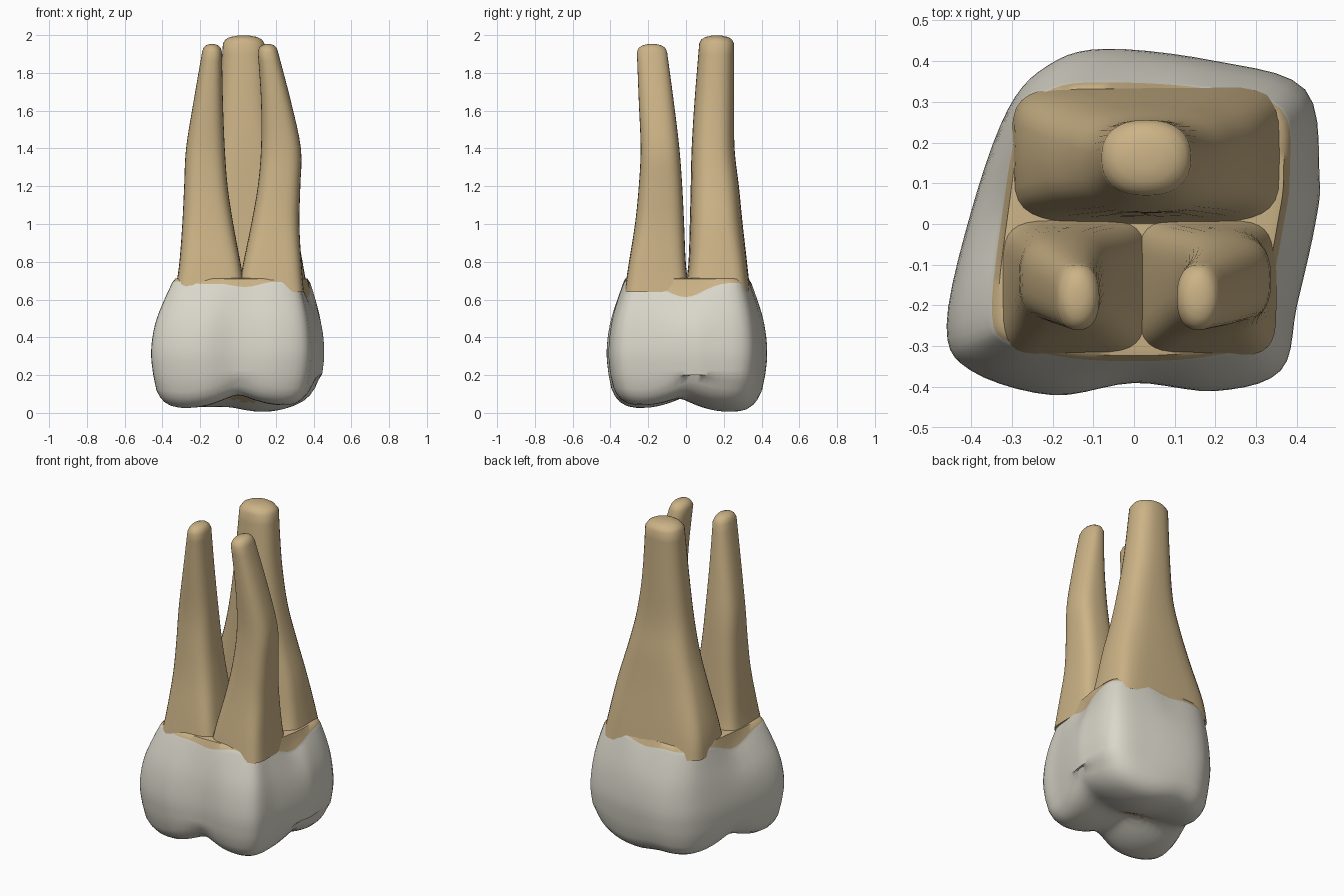
import bpy, bmesh, math
from mathutils import Vector

cube = bpy.data.objects.get("Cube")
if cube:
    bpy.data.objects.remove(cube, do_unlink=True)


def material(name, rgb):
    m = bpy.data.materials.new(name)
    m.use_nodes = True
    m.diffuse_color = (*rgb, 1)
    m.node_tree.nodes["Principled BSDF"].inputs["Base Color"].default_value = (*rgb, 1)
    return m


ENAMEL = material("ivory enamel", (0.70, 0.68, 0.59))
DENTINE = material("tan dentine", (0.60, 0.45, 0.24))


def spline(a, b, c, d, t):
    """Catmull-Rom between b and c."""
    return 0.5 * (2 * b + (c - a) * t + (2 * a - 5 * b + 4 * c - d) * t * t
                  + (3 * b - a - 3 * c + d) * t ** 3)


def smooth_loop(points, steps):
    p = [Vector(q) for q in points]
    n = len(p)
    return [spline(p[i - 1], p[i], p[(i + 1) % n], p[(i + 2) % n], k / steps)
            for i in range(n) for k in range(steps)]


def smooth_path(rows, steps):
    p = [Vector(r) for r in rows]
    p = [p[0]] + p + [p[-1]]
    out = [spline(*p[i:i + 4], k / steps) for i in range(len(p) - 3) for k in range(steps)]
    return out + [p[-1]]


def loft(name, rings, mats, face_rule=None):
    """Skin closed rings of points and cap both ends."""
    bm = bmesh.new()
    loops = [[bm.verts.new(v) for v in ring] for ring in rings]
    n = len(loops[0])
    for r, (lo, hi) in enumerate(zip(loops, loops[1:])):
        for i in range(n):
            f = bm.faces.new((lo[i], lo[(i + 1) % n], hi[(i + 1) % n], hi[i]))
            if face_rule:
                f.material_index = face_rule(r, f.calc_center_median())
    for cap, r in ((loops[0][::-1], 0), (loops[-1], len(rings))):
        f = bm.faces.new(cap)
        if face_rule:
            f.material_index = face_rule(r, f.calc_center_median())
    bmesh.ops.recalc_face_normals(bm, faces=bm.faces)
    mesh = bpy.data.meshes.new(name)
    bm.to_mesh(mesh)
    bm.free()
    ob = bpy.data.objects.new(name, mesh)
    bpy.context.collection.objects.link(ob)
    for m in mats:
        mesh.materials.append(m)
    bpy.ops.object.select_all(action='DESELECT')
    ob.select_set(True)
    bpy.context.view_layer.objects.active = ob
    bpy.ops.object.shade_smooth_by_angle(angle=math.radians(50))
    return ob


# Crown outlines: widest bulge and the narrower neck
bulge = smooth_loop([(-.46, -.25), (-.40, -.36), (-.2, -.42), (0, -.39), (.2, -.41),
                     (.36, -.36), (.40, -.2), (.445, 0), (.455, .12), (.42, .33),
                     (.2, .40), (-.07, .43), (-.21, .39), (-.31, .28), (-.40, .03)], 5)
neck = smooth_loop([(-.345, -.22), (-.3, -.29), (-.16, -.325), (0, -.335), (.16, -.325),
                    (.3, -.29), (.33, -.18), (.365, 0), (.38, .12), (.36, .28),
                    (.18, .33), (-.06, .345), (-.2, .33), (-.28, .25), (-.32, .03)], 5)

# Cusps: x, y, tip height
CUSPS = [(-.27, -.24, .02), (.24, -.23, .035), (.13, .23, 0), (-.17, .25, .025)]


def biting_height(x, y):
    hs = [z + 1.15 * ((x - cx) ** 2 + (y - cy) ** 2) for cx, cy, z in CUSPS]
    k = 45
    return max(0, -math.log(sum(math.exp(-k * h) for h in hs)) / k + .006)


rings = []
# Biting surface, from the central pit outward: size, extra height
occlusal = [(.05, 0), (.12, 0), (.2, 0), (.3, 0), (.4, 0), (.5, 0), (.6, 0),
            (.7, 0), (.78, .003), (.85, .015), (.9, .035), (.94, .065)]
for s, extra in occlusal:
    rings.append([(p.x * s, p.y * s, biting_height(p.x * s, p.y * s) + extra)
                  for p in bulge])
# Side wall: height, size, blend towards the neck
for z, s, t in smooth_path([(.20, .975, 0), (.30, 1, 0), (.40, 1, .06), (.50, 1, .26),
                            (.60, 1, .62), (.68, 1, .97)], 3):
    ring = []
    for b, nk in zip(bulge, neck):
        p = (b * s).lerp(nk, t)
        # enamel margin dips on the two sides and slightly mid-front
        dip = (.075 * math.exp(-(p.y / .13) ** 2) * min(1, abs(p.x) / .25)
               + .02 * math.exp(-(p.x / .12) ** 2) + .006 * math.sin(25 * p.x))
        ring.append((p.x, p.y, z + .01 * t - dip * max(0, (z - .4) / .28)))
    rings.append(ring)
margin = len(rings) - 1
# Root trunk closing under the forks
for s, z in ((.965, .71), (.9, .715), (.4, .70)):
    rings.append([(p.x * s, p.y * s, z) for p in neck])


def crown_colour(r, c):
    pit = r < 5 and abs(c.x) < .10 and abs(c.y) < .035
    return 1 if r >= margin or pit else 0


loft("crown", rings, [ENAMEL, DENTINE], crown_colour)


def root(name, rows):
    """Rows: z, x min, x max, y min, y max, squareness."""
    path = smooth_path(rows, 4)
    # rounded tip
    end = path[-1]
    for shrink, rise in ((.88, .022), (.65, .035), (.3, .042)):
        cx, cy = (end[1] + end[2]) / 2, (end[3] + end[4]) / 2
        hx, hy = (end[2] - end[1]) / 2 * shrink, (end[4] - end[3]) / 2 * shrink
        path.append(Vector((end[0] + rise, cx - hx, cx + hx, cy - hy, cy + hy, 2)))
    out = []
    for z, x0, x1, y0, y1, e in path:
        ring = []
        for i in range(32):
            a = math.tau * i / 32
            c, s = math.cos(a), math.sin(a)
            ring.append(((x0 + x1) / 2 + (x1 - x0) / 2 * math.copysign(abs(c) ** (2 / e), c),
                         (y0 + y1) / 2 + (y1 - y0) / 2 * math.copysign(abs(s) ** (2 / e), s), z))
        out.append(ring)
    loft(name, out, [DENTINE])


root("front_right_root", [
    (.64, -.335, .04, -.325, .02, 5), (.78, -.312, .016, -.305, 0, 4.5),
    (1.0, -.295, -.025, -.27, -.01, 3.4), (1.2, -.285, -.055, -.25, -.02, 3),
    (1.4, -.275, -.07, -.24, -.035, 2.7), (1.65, -.235, -.08, -.25, -.065, 2.5),
    (1.91, -.19, -.085, -.26, -.10, 2.4)])
root("front_left_root", [
    (.64, .0, .35, -.325, .02, 5), (.78, .025, .337, -.305, 0, 4.5),
    (1.0, .07, .325, -.27, -.01, 3.4), (1.2, .105, .33, -.25, -.02, 3),
    (1.4, .122, .333, -.24, -.035, 2.7), (1.65, .122, .28, -.25, -.065, 2.5),
    (1.91, .105, .212, -.26, -.10, 2.4)])
root("back_root", [
    (.64, -.30, .37, -.01, .34, 5), (.78, -.285, .345, .012, .325, 4.5),
    (1.0, -.225, .305, .02, .30, 3.4), (1.2, -.165, .25, .025, .28, 3),
    (1.4, -.125, .205, .03, .257, 2.7), (1.65, -.10, .165, .045, .255, 2.5),
    (1.955, -.08, .14, .07, .255, 2.4)])
